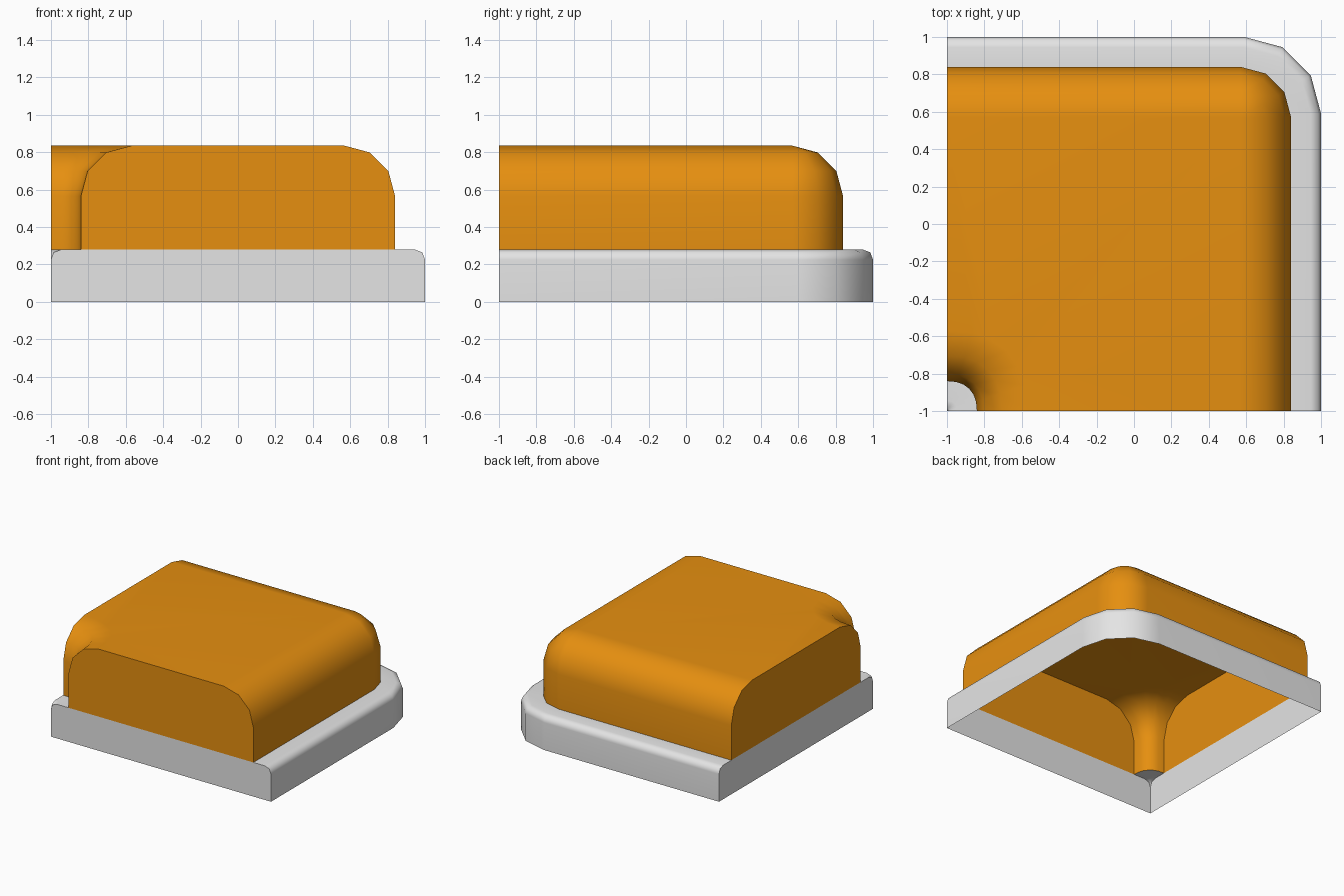
import bpy, bmesh, math

cube = bpy.data.objects.get("Cube")
if cube:
    bpy.data.objects.remove(cube, do_unlink=True)


def material(name, rgb):
    m = bpy.data.materials.new(name)
    m.use_nodes = True
    m.diffuse_color = (*rgb, 1)
    bsdf = m.node_tree.nodes["Principled BSDF"]
    bsdf.inputs["Base Color"].default_value = (*rgb, 1)
    bsdf.inputs["Roughness"].default_value = 0.8
    return m


def outline(reach, center, steps=3, notch_steps=6):
    """Plan loop: rounded back-left corner, then the concave notch at the opposite corner."""
    r, d = reach - center, 1 - reach
    pts = [(reach, -1)]
    for i in range(steps + 1):
        a = math.pi / 2 * i / steps
        pts.append((center + r * math.cos(a), center + r * math.sin(a)))
    pts.append((-1, reach))
    split = len(pts)
    for i in range(notch_steps + 1):
        a = math.pi / 2 * (1 - i / notch_steps)
        pts.append((-1 + d * abs(math.cos(a)) ** 0.85, -1 + d * math.sin(a) ** 0.85))
    return pts, split


def corner_shell(name, levels, mat, capped):
    """Stack outlines (reach, height, corner center) into an open-bottomed shell."""
    bm = bmesh.new()
    loops = []
    for reach, z, center in levels:
        pts, split = outline(reach, center)
        loops.append([bm.verts.new((x, y, z)) for x, y in pts])
    n = len(loops[0])
    for lo, hi in zip(loops, loops[1:]):
        for i in range(n - 1):
            if i != split - 1:
                bm.faces.new((lo[i], lo[i + 1], hi[i + 1], hi[i]))
    # Flat cut ends on the front and the right
    for left, right in ((n - 1, 0), (split - 1, split)):
        bm.faces.new([l[right] for l in loops] + [l[left] for l in reversed(loops)])
    if capped:
        bm.faces.new(loops[-1])
    bmesh.ops.remove_doubles(bm, verts=bm.verts[:], dist=0.0005)
    bmesh.ops.triangulate(bm, faces=[f for f in bm.faces if len(f.verts) > 4])
    mesh = bpy.data.meshes.new(name)
    bm.to_mesh(mesh)
    bm.free()
    mesh.materials.append(mat)
    obj = bpy.data.objects.new(name, mesh)
    bpy.context.collection.objects.link(obj)
    bpy.ops.object.select_all(action='DESELECT')
    obj.select_set(True)
    bpy.context.view_layer.objects.active = obj
    bpy.ops.object.shade_smooth_by_angle(angle=math.radians(50))
    mod = obj.modifiers.new("Flat tops", 'WEIGHTED_NORMAL')
    mod.keep_sharp = True
    return obj


grey = material("light grey", (0.78, 0.78, 0.78))
orange = material("orange", (0.79, 0.275, 0.005))

RIM, HILL, BASE_C, HILL_C = 0.28, 0.84, 0.59, 0.57

# Grey plinth with an eased upper edge and a flat rim reaching to the hill
corner_shell("plinth", [(1, 0, BASE_C), (1, 0.225, BASE_C), (0.985, 0.265, BASE_C),
                        (0.945, RIM, BASE_C), (HILL, RIM, HILL_C)], grey, False)

# Orange mound with a quarter-round shoulder
radius = HILL - HILL_C
shoulder = [(HILL_C + radius * math.cos(math.radians(a)),
             0.565 + radius * math.sin(math.radians(a)), HILL_C) for a in (0, 30, 60, 90)]
corner_shell("mound", [(HILL, RIM, HILL_C)] + shoulder, orange, True)
